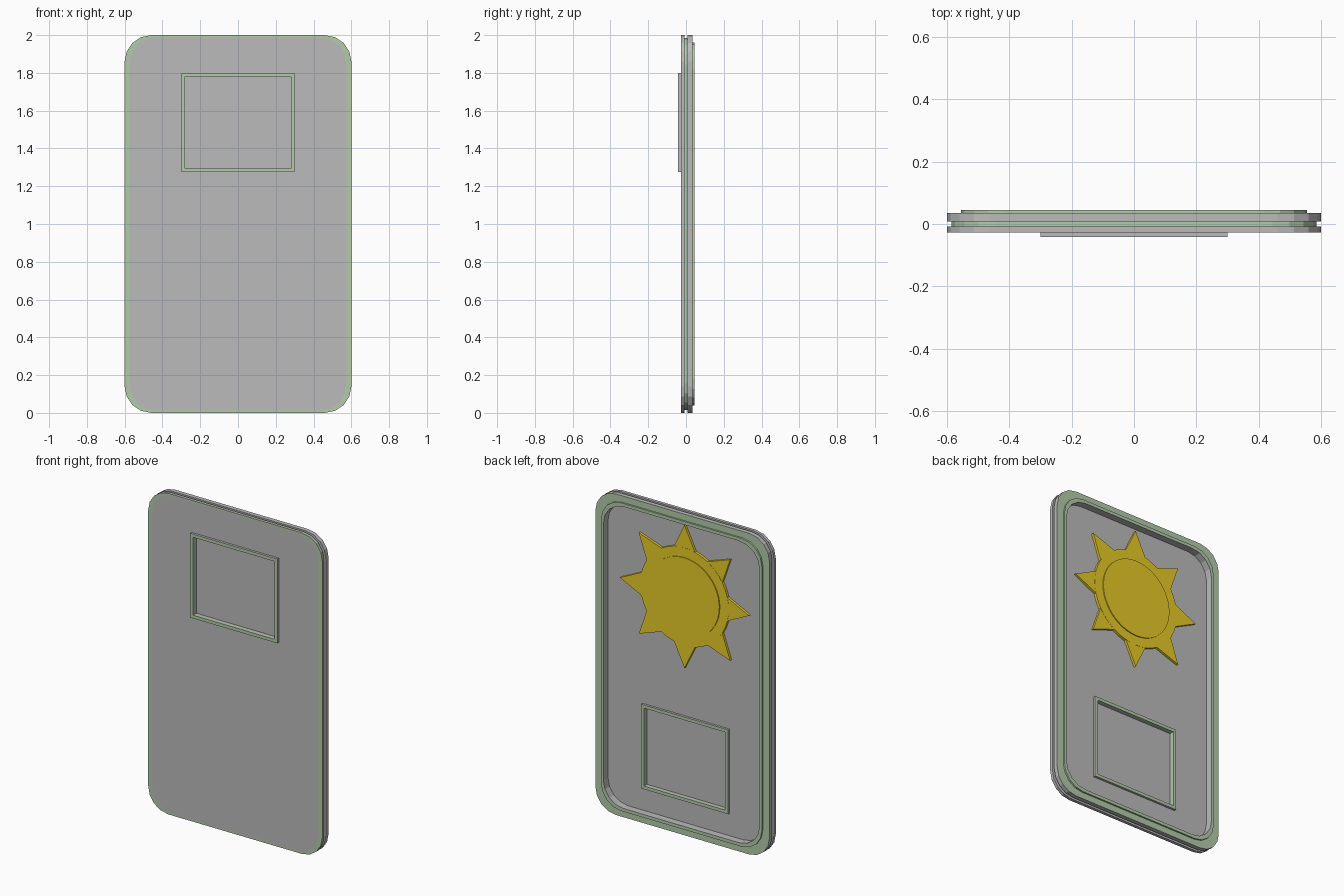
import bpy, bmesh, math

if "Cube" in bpy.data.objects:
    bpy.data.objects.remove(bpy.data.objects["Cube"])


def material(name, color):
    m = bpy.data.materials.new(name)
    m.diffuse_color = color
    m.use_nodes = True
    m.node_tree.nodes["Principled BSDF"].inputs["Base Color"].default_value = m.diffuse_color
    return m


GREY = material("grey", (0.5, 0.5, 0.5, 1))
GREEN = material("green", (0.45, 0.6, 0.4, 1))
YELLOW = material("yellow", (0.8, 0.6, 0.02, 1))


def rounded_rect(hw, hh, r, n):
    """Outline points of a rectangle with n-segment rounded corners."""
    if r == 0:
        return [(hw, hh), (-hw, hh), (-hw, -hh), (hw, -hh)]
    pts = []
    for i, (sx, sz) in enumerate([(1, 1), (-1, 1), (-1, -1), (1, -1)]):
        for k in range(n + 1):
            a = math.pi / 2 * (i + k / n)
            pts.append((sx * (hw - r) + r * math.cos(a), sz * (hh - r) + r * math.sin(a)))
    return pts


def loft(name, rings, cz, mats):
    """Join outlines [(points, y, material index of band leading to it)], cap both ends."""
    bm = bmesh.new()
    loops = [[bm.verts.new((x, y, z + cz)) for x, z in pts] for pts, y, _ in rings]
    for a, b, ring in zip(loops, loops[1:], rings[1:]):
        for i in range(len(a)):
            j = (i + 1) % len(a)
            bm.faces.new((a[i], a[j], b[j], b[i])).material_index = ring[2]
    bm.faces.new(loops[0])
    bm.faces.new(loops[-1])
    bmesh.ops.recalc_face_normals(bm, faces=bm.faces)
    me = bpy.data.meshes.new(name)
    bm.to_mesh(me)
    bm.free()
    for m in mats:
        me.materials.append(m)
    ob = bpy.data.objects.new(name, me)
    bpy.context.collection.objects.link(ob)
    return ob


# Slab body: bordered front face, grooved edge, raised lip and recessed back
profile = [  # half width, half height, y, material
    (0.575, 0.988, -0.027, 0), (0.6, 1.0, -0.027, 1), (0.6, 1.0, -0.008, 0),
    (0.585, 0.985, -0.008, 0), (0.585, 0.985, 0.008, 1), (0.6, 1.0, 0.008, 0),
    (0.6, 1.0, 0.035, 0), (0.555, 0.96, 0.035, 1), (0.555, 0.96, 0.045, 1),
    (0.538, 0.94, 0.045, 1), (0.538, 0.94, 0.0, 0)]
body = loft("body", [(rounded_rect(w, h, 0.14, 4), y, m) for w, h, y, m in profile],
            1.0, [GREY, GREEN])


# Window frames: one on the front at the top, one on the back at the bottom
def window(name, cz, base, top, floor):
    outer = rounded_rect(0.3, 0.2625, 0, 0)
    inner = rounded_rect(0.28, 0.2425, 0, 0)
    # pocket in the slab
    cutter = loft("pocket_cutter", [(inner, top, 0), (inner, floor, 0)], cz, [GREY])
    cutter.hide_render = True
    mod = body.modifiers.new("pocket", "BOOLEAN")
    mod.operation = "DIFFERENCE"
    mod.object = cutter
    bpy.context.view_layer.objects.active = body
    bpy.ops.object.modifier_apply(modifier=mod.name)
    bpy.data.objects.remove(cutter)
    # raised border
    frame = loft(name, [(outer, base, 0), (outer, top, 0), (inner, top, 1), (inner, base, 1),
                        (outer, base, 0)], cz, [GREY, GREEN])
    bm = bmesh.new()
    bm.from_mesh(frame.data)
    bmesh.ops.delete(bm, geom=[f for f in bm.faces if f.calc_area() > 0.3], context="FACES_ONLY")
    bmesh.ops.remove_doubles(bm, verts=bm.verts, dist=1e-5)
    bmesh.ops.recalc_face_normals(bm, faces=bm.faces)
    bm.to_mesh(frame.data)
    bm.free()


window("front_window_frame", 1.5375, -0.027, -0.042, -0.01)
window("back_window_frame", 0.4625, 0.0, 0.014, -0.015)

# Sun emblem: disc, raised centre and eight pointed rays
SUN_Z = 1.475


def circle(r, n=48):
    return [(r * math.cos(2 * math.pi * i / n), r * math.sin(2 * math.pi * i / n)) for i in range(n)]


loft("sun_disc", [(circle(0.305), 0.0, 0), (circle(0.305), 0.016, 0), (circle(0.245), 0.016, 0),
                  (circle(0.245), 0.022, 0)], SUN_Z, [YELLOW])
for i in range(8):
    a = i * math.pi / 4
    c, s = math.cos(a), math.sin(a)
    tri = [(c * u - s * v, s * u + c * v) for u, v in [(0.28, -0.08), (0.445, 0), (0.28, 0.08)]]
    loft(f"sun_ray_{i + 1}", [(tri, 0.0, 0), (tri, 0.015, 0)], SUN_Z, [YELLOW])
